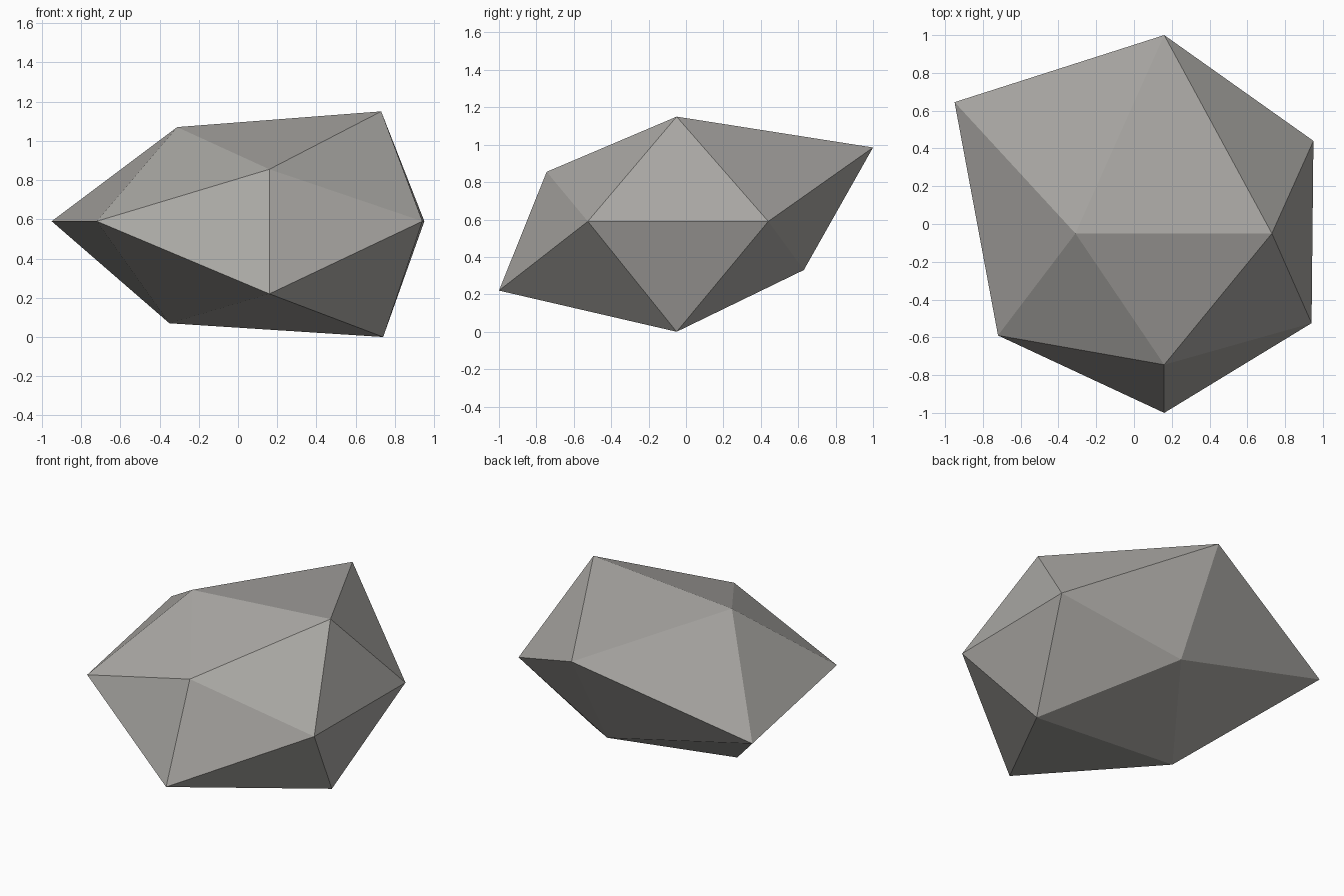
import bpy

if "Cube" in bpy.data.objects:
    bpy.data.objects.remove(bpy.data.objects["Cube"])

# Corner points of the lopsided twenty-sided rock
corners = {
    "A": (-0.31, -0.05, 1.07), "B": (0.73, -0.05, 1.15),   # top ridge
    "K": (-0.35, -0.05, 0.07), "J": (0.74, -0.05, 0.0),    # bottom ridge
    "C": (0.16, -0.745, 0.855), "D": (0.16, -1.0, 0.22),   # front edge
    "G": (0.16, 1.0, 0.985), "L": (0.15, 0.63, 0.33),      # back edge
    "E": (-0.72, -0.59, 0.59), "F": (-0.95, 0.645, 0.59),  # left edge
    "I": (0.94, -0.525, 0.59), "H": (0.95, 0.44, 0.59),    # right edge
}
# Facets, each named by its three corners, wound outward
facets = ("ACB ABG JDK JKL EAF EFK HBI HIJ CED CDI GFL GLH "
          "AEC AGF BCI BHG KDE KFL JID JLH").split()

names = list(corners)
centre = (0.1, 0.0, 0.58)


def outward(tri):
    """Return corner indices ordered so the facet faces away from the centre."""
    a, b, c = (corners[n] for n in tri)
    u = [b[i] - a[i] for i in range(3)]
    v = [c[i] - a[i] for i in range(3)]
    w = [a[i] - centre[i] for i in range(3)]
    det = (w[0] * (u[1] * v[2] - u[2] * v[1]) + w[1] * (u[2] * v[0] - u[0] * v[2])
           + w[2] * (u[0] * v[1] - u[1] * v[0]))
    order = tri if det > 0 else tri[::-1]
    return [names.index(n) for n in order]


mesh = bpy.data.meshes.new("rock")
mesh.from_pydata(list(corners.values()), [], [outward(f) for f in facets])
mesh.update()

# Plain stone colour
stone = bpy.data.materials.new("stone_grey")
stone.diffuse_color = (0.40, 0.39, 0.37, 1.0)
stone.use_nodes = True
stone.node_tree.nodes["Principled BSDF"].inputs["Base Color"].default_value = stone.diffuse_color
mesh.materials.append(stone)

rock = bpy.data.objects.new("rock", mesh)
bpy.context.collection.objects.link(rock)
